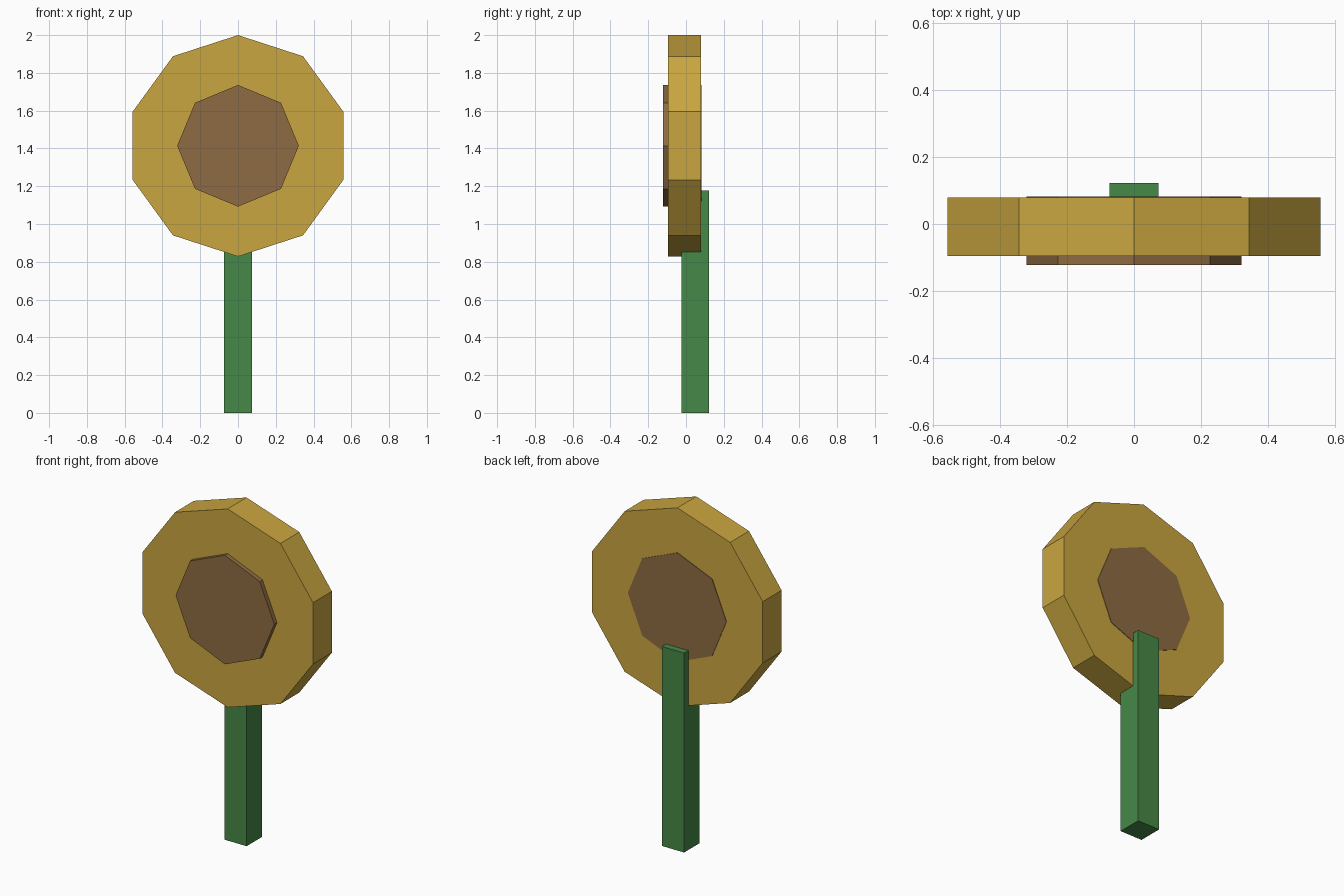
import bpy, bmesh
from math import sin, cos, tau

cube = bpy.data.objects.get("Cube")
if cube:
    bpy.data.objects.remove(cube, do_unlink=True)


def make_material(name, rgb):
    mat = bpy.data.materials.new(name)
    mat.use_nodes = True
    color = (*rgb, 1.0)
    mat.diffuse_color = color
    mat.node_tree.nodes["Principled BSDF"].inputs["Base Color"].default_value = color
    return mat


def make_prism(name, outline, y_front, y_back, mat):
    """Extrude an (x, z) outline from y_front to y_back."""
    bm = bmesh.new()
    face = bm.faces.new([bm.verts.new((x, y_front, z)) for x, z in outline])
    extruded = bmesh.ops.extrude_face_region(bm, geom=[face], use_keep_orig=True)
    verts = [g for g in extruded["geom"] if isinstance(g, bmesh.types.BMVert)]
    bmesh.ops.translate(bm, verts=verts, vec=(0, y_back - y_front, 0))
    bmesh.ops.recalc_face_normals(bm, faces=bm.faces)
    mesh = bpy.data.meshes.new(name)
    bm.to_mesh(mesh)
    bm.free()
    mesh.materials.append(mat)
    obj = bpy.data.objects.new(name, mesh)
    bpy.context.collection.objects.link(obj)
    return obj


def polygon(sides, radius, height):
    """Regular polygon with a corner pointing straight up."""
    angles = [tau * i / sides for i in range(sides)]
    return [(radius * sin(a), height + radius * cos(a)) for a in angles]


gold = make_material("petal gold", (0.584, 0.381, 0.052))
brown = make_material("seed brown", (0.270, 0.147, 0.054))
green = make_material("stem green", (0.061, 0.246, 0.063))

HEAD_Z = 1.414

# Flower head: ten-sided petal disc with an eight-sided centre through it
make_prism("petal_disc", polygon(10, 0.586, HEAD_Z), -0.096, 0.08, gold)
make_prism("seed_centre", polygon(8, 0.322, HEAD_Z), -0.122, 0.083, brown)

# Square stem running up behind the head
half, top = 0.073, 1.178
make_prism("stem", [(-half, 0), (half, 0), (half, top), (-half, top)], -0.024, 0.122, green)
